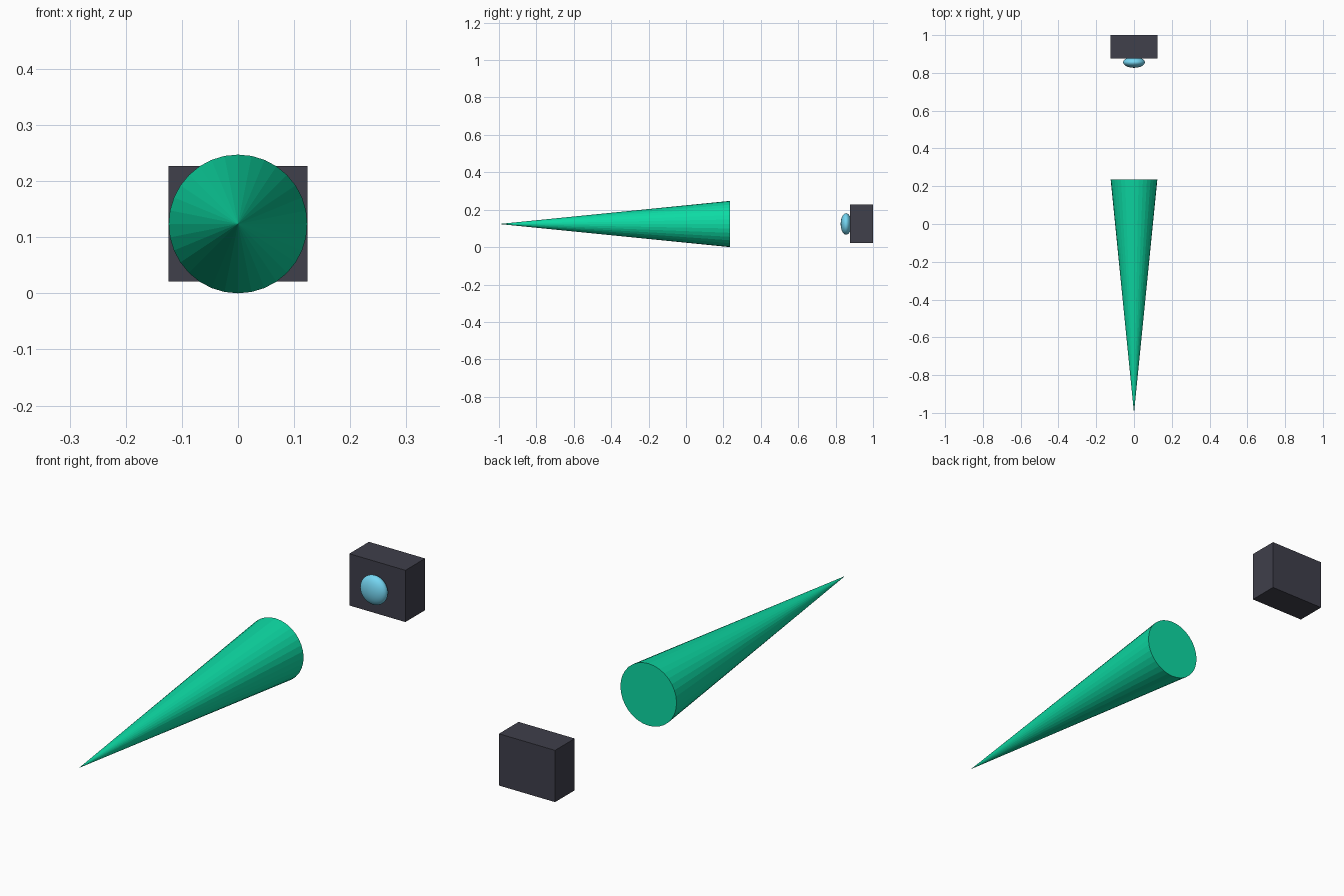
import bpy
import math

if "Cube" in bpy.data.objects:
    bpy.data.objects.remove(bpy.data.objects["Cube"])

U = 0.206          # design unit
CZ = 0.6 * U       # common centre height


def paint(obj, name, rgb):
    mat = bpy.data.materials.new(name)
    mat.diffuse_color = (*rgb, 1.0)
    mat.use_nodes = True
    mat.node_tree.nodes["Principled BSDF"].inputs["Base Color"].default_value = mat.diffuse_color
    obj.name = name
    obj.data.materials.append(mat)


# Long beam cone: tip at the front, flat cap towards the projector
bpy.ops.mesh.primitive_cone_add(vertices=32, radius1=0.6 * U, radius2=0, depth=6 * U,
                                location=(0, -1 + 3 * U, CZ),
                                rotation=(math.radians(90), 0, 0))
paint(bpy.context.object, "beam_cone", (0.004, 0.70, 0.37))

# Projector housing
bpy.ops.mesh.primitive_cube_add(size=1, location=(0, 1 - 0.3 * U, CZ))
box = bpy.context.object
box.scale = (1.2 * U, 0.6 * U, U)
paint(box, "housing", (0.05, 0.05, 0.07))

# Flattened lens on the front of the housing
bpy.ops.mesh.primitive_uv_sphere_add(segments=32, ring_count=16, radius=0.28 * U,
                                     location=(0, 1 - 0.7 * U, CZ))
lens = bpy.context.object
lens.scale = (1, 0.5, 1)
bpy.ops.object.shade_smooth()
paint(lens, "lens", (0.18, 0.68, 0.90))
